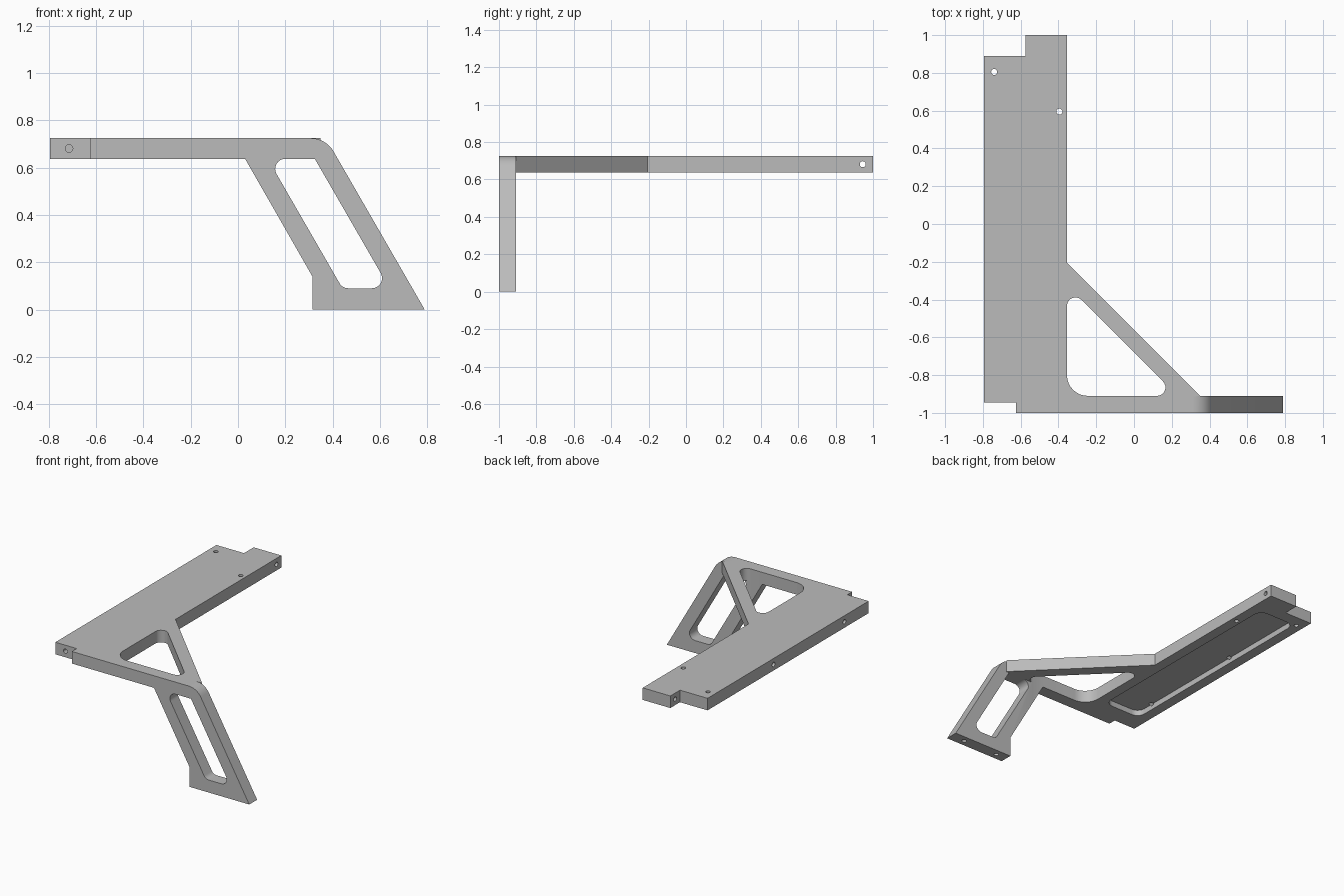
import bpy, bmesh, math
from mathutils import Vector, Matrix

cube = bpy.data.objects.get("Cube")
if cube:
    bpy.data.objects.remove(cube, do_unlink=True)

grey = bpy.data.materials.new("plain grey")
grey.use_nodes = True
grey.diffuse_color = (0.5, 0.5, 0.5, 1)
grey.node_tree.nodes["Principled BSDF"].inputs["Base Color"].default_value = (0.5, 0.5, 0.5, 1)

BOTTOM, TOP = 0.638, 0.725
FRONT, INNER = -1.0, -0.91
MID = (BOTTOM + TOP) / 2
STEPS = 8


def fillet(corners):
    """Turn (u, v, radius) corners into an outline with rounded corners."""
    out = []
    for i, (u, v, r) in enumerate(corners):
        p = Vector((u, v))
        if not r:
            out.append(p)
            continue
        a = (Vector(corners[i - 1][:2]) - p).normalized()
        b = (Vector(corners[(i + 1) % len(corners)][:2]) - p).normalized()
        half = a.angle(b) / 2
        centre = p + (a + b).normalized() * r / math.sin(half)
        start = p + a * r / math.tan(half) - centre
        end = p + b * r / math.tan(half) - centre
        sweep = start.angle(end)
        for k in range(STEPS + 1):
            t = k / STEPS
            out.append(centre + (start * math.sin((1 - t) * sweep)
                                 + end * math.sin(t * sweep)) / math.sin(sweep))
    return out


def finish(name, bm):
    bmesh.ops.recalc_face_normals(bm, faces=bm.faces)
    mesh = bpy.data.meshes.new(name)
    bm.to_mesh(mesh)
    bm.free()
    mesh.materials.append(grey)
    obj = bpy.data.objects.new(name, mesh)
    bpy.context.collection.objects.link(obj)
    return obj


def prism(name, corners, low, high, axis="z"):
    """Extrude a filleted outline along z (outline in xy) or y (outline in xz)."""
    bm = bmesh.new()
    place = (lambda p, d: (p.x, p.y, d)) if axis == "z" else (lambda p, d: (p.x, d, p.y))
    face = bm.faces.new([bm.verts.new(place(p, low)) for p in fillet(corners)])
    moved = bmesh.ops.extrude_face_region(bm, geom=[face])["geom"]
    shift = Vector(place(Vector((0, 0)), high - low))
    bmesh.ops.translate(bm, vec=shift, verts=[g for g in moved if isinstance(g, bmesh.types.BMVert)])
    return finish(name, bm)


def drill(name, centre, axis, length, radius=0.016):
    """Cylinder cutter centred on a point."""
    bm = bmesh.new()
    turn = Vector((0, 0, 1)).rotation_difference(Vector(axis)).to_matrix().to_4x4()
    bmesh.ops.create_cone(bm, cap_ends=True, segments=20, radius1=radius, radius2=radius,
                          depth=length, matrix=Matrix.Translation(centre) @ turn)
    return finish(name, bm)


def combine(target, other, operation):
    mod = target.modifiers.new(other.name, "BOOLEAN")
    mod.operation = operation
    mod.solver = "EXACT"
    mod.object = other
    bpy.context.view_layer.objects.active = target
    bpy.ops.object.modifier_apply(modifier=mod.name)
    bpy.data.objects.remove(other, do_unlink=True)


# Flat plate with end steps and diagonal brace
bracket = prism("bracket", [
    (-0.795, -0.945, 0), (-0.625, -0.945, 0), (-0.625, FRONT, 0), (0.3, FRONT, 0),
    (0.3, -0.915, 0), (0.35, INNER, 0), (-0.355, -0.205, 0), (-0.355, 1, 0),
    (-0.575, 1, 0), (-0.575, 0.89, 0), (-0.795, 0.89, 0)], BOTTOM, TOP)

# Slanted leg with rounded shoulder and flat foot
leg = prism("leg", [
    (0.03, TOP, 0), (0.372, TOP, 0.11), (0.79, 0, 0), (0.315, 0, 0),
    (0.315, 0.14, 0), (0.03, BOTTOM, 0)], FRONT, INNER, "y")
combine(bracket, leg, "UNION")

# Openings and the recess under the plate
cutters = [
    prism("brace_opening", [(-0.355, -0.325, 0.045), (-0.355, INNER, 0.11),
                            (0.23, INNER, 0.045)], 0.5, 0.9),
    prism("leg_slot", [(0.126, BOTTOM, 0.043), (0.325, BOTTOM, 0), (0.641, 0.09, 0.043),
                       (0.442, 0.09, 0.043)], -1.1, -0.8, "y"),
    prism("underside_recess", [(-0.72, -0.81, 0.06), (-0.43, -0.81, 0.06),
                               (-0.43, 0.8, 0.06), (-0.72, 0.8, 0.06)], 0.6, BOTTOM + 0.04),
    drill("front_hole", (-0.715, -0.945, MID), (0, 1, 0), 0.16),
    drill("step_hole", (-0.465, 0.945, MID), (1, 0, 0), 0.4),
]
for x, y in ((-0.74, 0.805), (-0.395, 0.595)):
    cutters.append(drill("plate_hole", (x, y, MID), (0, 0, 1), 0.3))
for y in (0.138, -0.67):
    cutters.append(drill("side_hole", (-0.78, y, MID), (1, 0, 0), 0.16))
for x in (0.4, 0.68):
    cutters.append(drill("foot_hole", (x, -0.955, 0), (0, 0, 1), 0.12))
for cutter in cutters:
    combine(bracket, cutter, "DIFFERENCE")

# Smooth the rounded corners, keep edges crisp
bpy.ops.object.select_all(action="DESELECT")
bracket.select_set(True)
bpy.context.view_layer.objects.active = bracket
bpy.ops.object.shade_smooth_by_angle(angle=math.radians(25))
